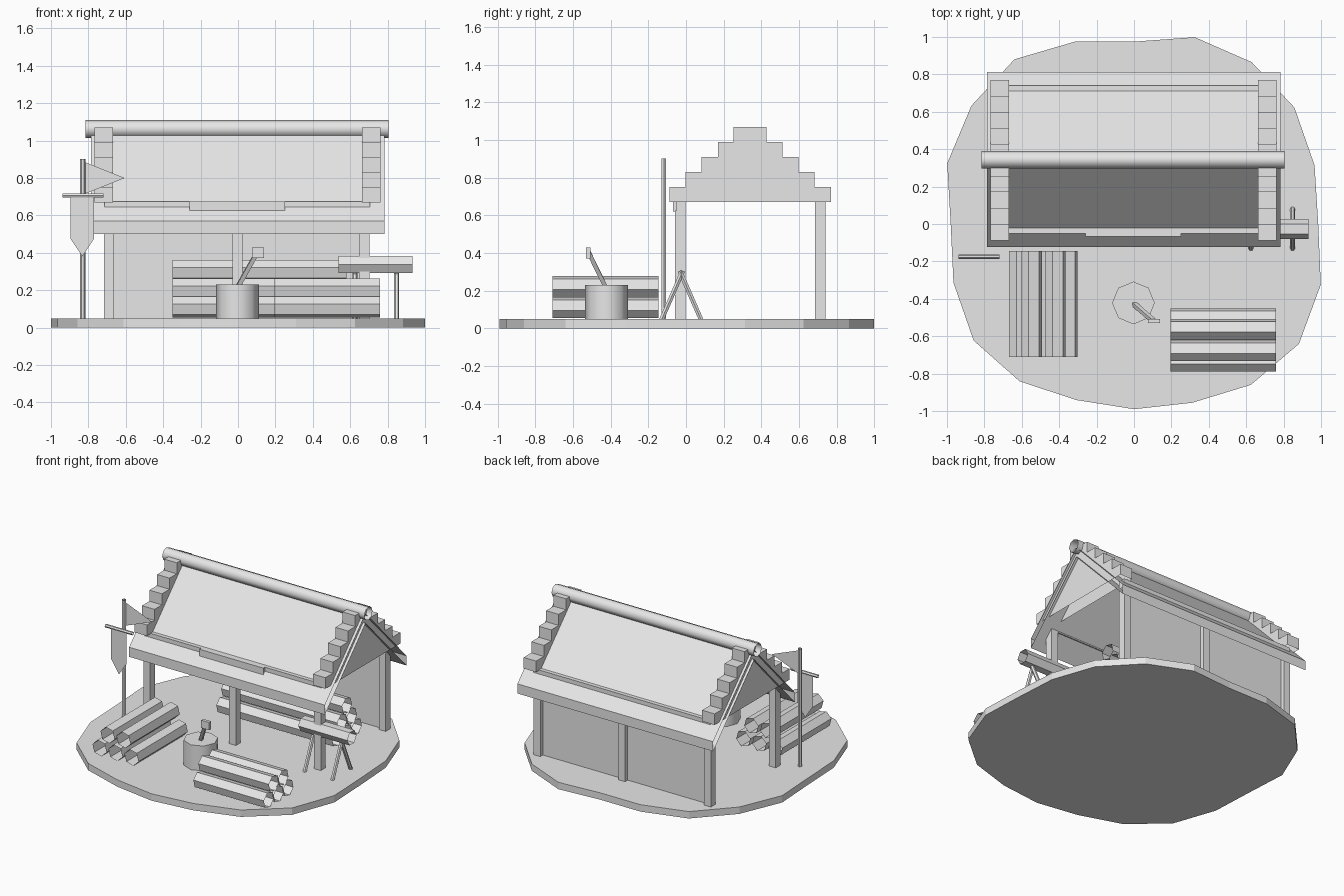
import bpy, math
from mathutils import Vector

if "Cube" in bpy.data.objects:
    bpy.data.objects.remove(bpy.data.objects["Cube"])

grey = bpy.data.materials.new("plain_grey")
grey.diffuse_color = (0.8, 0.8, 0.8, 1)
grey.use_nodes = True
grey.node_tree.nodes["Principled BSDF"].inputs["Base Color"].default_value = grey.diffuse_color


def make(name, verts, faces, smooth=False):
    me = bpy.data.meshes.new(name)
    me.from_pydata([tuple(v) for v in verts], [], faces)
    me.materials.append(grey)
    if smooth:
        me.polygons.foreach_set("use_smooth", [True] * len(me.polygons))
        me.set_sharp_from_angle(angle=math.radians(50))
    ob = bpy.data.objects.new(name, me)
    bpy.context.collection.objects.link(ob)
    return ob


def box(name, x0, x1, y0, y1, z0, z1):
    v = [(x, y, z) for x in (x0, x1) for y in (y0, y1) for z in (z0, z1)]
    make(name, v, [(0, 1, 3, 2), (4, 6, 7, 5), (0, 4, 5, 1),
                   (2, 3, 7, 6), (0, 2, 6, 4), (1, 5, 7, 3)])


def tube(name, a, b, r, n=6, cap=False, smooth=False, turn=0.0):
    """Prism from a to b; open ended unless capped."""
    a, b = Vector(a), Vector(b)
    d = (b - a).normalized()
    if abs(d.z) > 0.999:
        u, w = Vector((1, 0, 0)), Vector((0, 1, 0))
    else:
        u = d.cross(Vector((0, 0, 1))).normalized()
        w = u.cross(d)
    ring = [(u * math.cos(t) + w * math.sin(t)) * r
            for t in (math.radians(turn + 360 * i / n) for i in range(n))]
    verts = [a + p for p in ring] + [b + p for p in ring]
    faces = [(i, (i + 1) % n, n + (i + 1) % n, n + i) for i in range(n)]
    if cap:
        faces += [tuple(range(n))[::-1], tuple(range(n, 2 * n))]
    make(name, verts, faces, smooth)


def pile(name, rows, gap, turn, place):
    """Close-packed stack of hexagonal logs; place(offset, z) gives the log ends."""
    for row, count in enumerate(rows):
        z = 0.11 + row * gap * 0.866
        for i in range(count):
            a, b = place((i - (count - 1) / 2) * gap, z)
            tube(f"{name}_{row}_{i}", a, b, .058, turn=turn)


# Ground: slightly irregular 20-sided disc
radii = [.985, 1.015, 1.06, 1.07, 1.05, .975, 1.025, 1.088, 1.075, 1.05,
         .98, 1.015, 1.06, 1.04, .99, .99, 1.005, 1.063, 1.09, 1.05]
rim = [(r * math.cos(i * math.pi / 10), r * math.sin(i * math.pi / 10))
       for i, r in enumerate(radii)]
make("ground", [(x, y, z) for z in (0, 0.05) for x, y in rim],
     [tuple(range(20))[::-1], tuple(range(20, 40))] +
     [(i, (i + 1) % 20, 20 + (i + 1) % 20, 20 + i) for i in range(20)])

# Posts, wall plates and back wall
for x in (-0.69, -0.003, 0.677):
    box("front_post", x - .027, x + .027, -.058, -.003, .05, .625)
    box("back_post", x - .027, x + .027, .685, .74, .05, .625)
box("front_beam", -.715, .705, -.05, -.003, .615, .675)
box("front_board", -.26, .25, -.068, -.045, .62, .675)
box("back_beam", -.715, .705, .685, .74, .615, .675)
make("back_wall", [(-.69, .71, .05), (.677, .71, .05), (.677, .71, .65), (-.69, .71, .65)],
     [(3, 2, 1, 0)])

# Double-skinned roof, closed at the eaves and open at the gable ends
section = [(-.122, .5), (-.122, .57), (.343, 1.055), (.813, .57), (.813, .5), (.343, .985)]
make("roof", [(x, y, z) for x in (-.787, .782) for y, z in section],
     [(i, 6 + i, 6 + (i + 1) % 6, (i + 1) % 6) for i in range(6)])
tube("ridge_log", (-.815, .343, 1.062), (.805, .343, 1.062), .047, 8, smooth=True)

# Stepped gables: one stepped outline per end, open underneath
lefts = [-.088, -.002, .083, .17, .253]
rights = [.77, .682, .597, .512, .427]
outline = []
for i, y in enumerate(lefts):
    outline += [(y, .67 + i * .08), (y, .67 + (i + 1) * .08)]
for i in range(4, -1, -1):
    outline += [(rights[i], .67 + (i + 1) * .08), (rights[i], .67 + i * .08)]
n = len(outline)
for side, x in (("left", -.768), ("right", .662)):
    make(f"{side}_stepped_gable", [(px, y, z) for px in (x, x + .1) for y, z in outline],
         [(i, n + i, n + i + 1, i + 1) for i in range(n - 1)] +
         [tuple(range(n)), tuple(range(n, 2 * n))[::-1]])

# Log piles
pile("left_log", (3, 2), .128, 45, lambda o, z: ((-.485 + o, -.71, z), (-.485 + o, -.145, z)))
pile("right_log", (3, 2), .113, 15, lambda o, z: ((.195, -.62 + o, z), (.76, -.62 + o, z)))
pile("inner_log", (3, 2, 1), .113, 15, lambda o, z: ((-.35, .42 + o, z), (.58, .42 + o, z)))

# Chopping block and axe
tube("chopping_block", (-.003, -.422, .05), (-.003, -.422, .23), .114, 8, cap=True, smooth=True)
tube("axe_handle", (-.003, -.425, .215), (.104, -.518, .405), .016, 4, cap=True)
box("axe_head", .076, .14, -.53, -.507, .372, .428)

# Sawhorse with a log
tube("sawhorse_log", (.538, -.026, .337), (.932, -.026, .337), .053)
for x in (.625, .848):
    for s in (-1, 1):
        tube("sawhorse_leg", (x, -.025 + s * .112, .03), (x, -.025 - s * .008, .305), .014)

# Flag pole, pennant and hanging banner
tube("flag_pole", (-.83, -.118, .04), (-.83, -.118, .902), .015)
make("pennant", [(-.82, -.118, .885), (-.82, -.118, .715), (-.605, -.118, .8)], [(0, 1, 2)])
tube("banner_bar", (-.938, -.174, .706), (-.72, -.174, .706), .012)
make("banner", [(-.895, -.174, .705), (-.895, -.174, .475), (-.832, -.174, .38),
                (-.77, -.174, .475), (-.77, -.174, .705)], [(0, 1, 2, 3, 4)])
